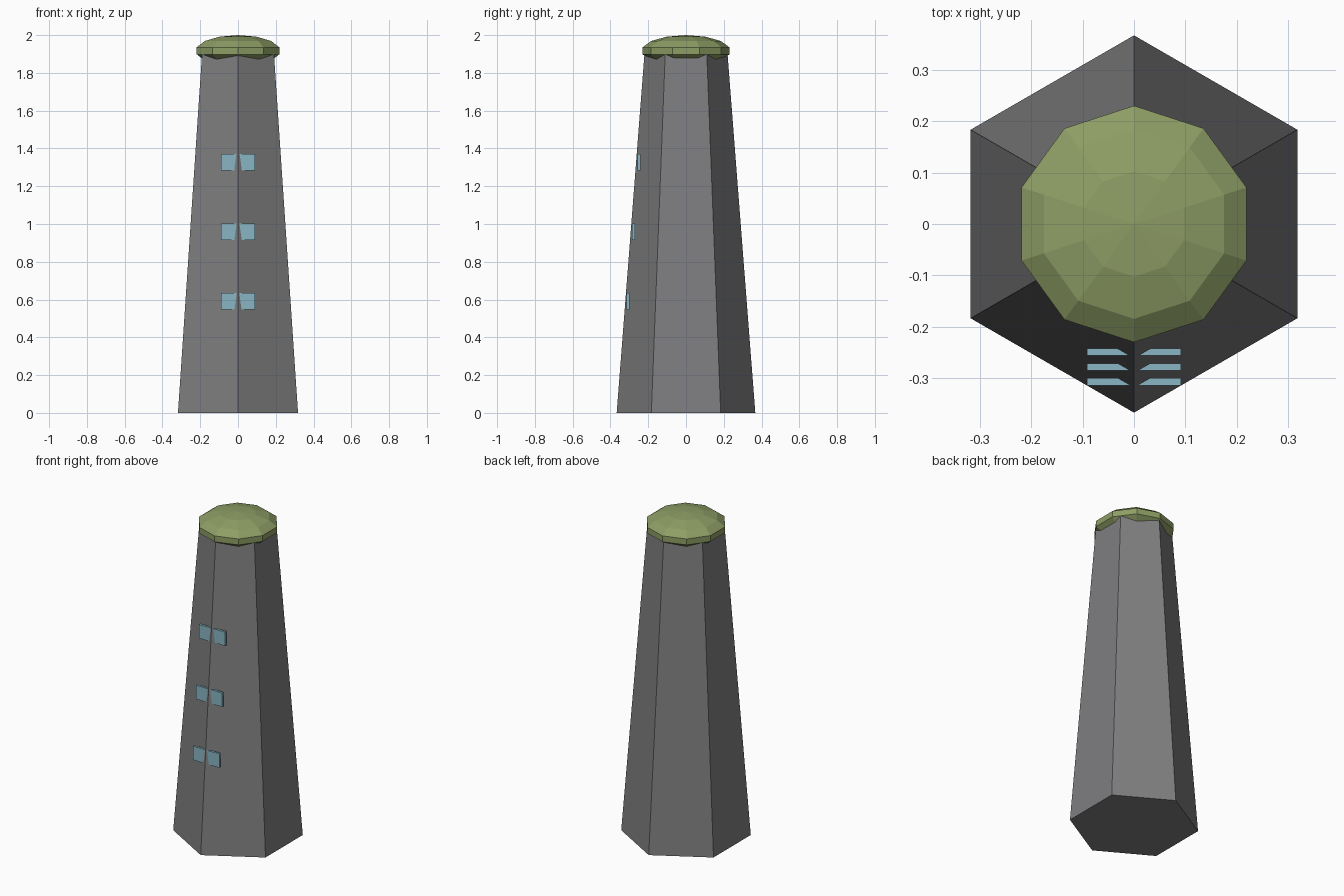
import bpy

if "Cube" in bpy.data.objects:
    bpy.data.objects.remove(bpy.data.objects["Cube"])


def paint(obj, name, colour):
    mat = bpy.data.materials.get(name) or bpy.data.materials.new(name)
    mat.diffuse_color = (*colour, 1)
    mat.use_nodes = True
    mat.node_tree.nodes["Principled BSDF"].inputs["Base Color"].default_value = mat.diffuse_color
    obj.data.materials.append(mat)


# Tapered six-sided shaft, a corner facing the front
bpy.ops.mesh.primitive_cone_add(vertices=6, radius1=0.367, radius2=0.22,
                                depth=1.9, location=(0, 0, 0.95))
shaft = bpy.context.object
shaft.name = "tower_shaft"
paint(shaft, "dark_stone", (0.21, 0.21, 0.215))

# Flattened low-poly dome cap
bpy.ops.mesh.primitive_uv_sphere_add(segments=10, ring_count=7, radius=1,
                                     location=(0, 0, 1.917))
dome = bpy.context.object
dome.name = "dome_cap"
dome.scale = (0.236, 0.236, 0.083)
paint(dome, "moss_green", (0.27, 0.34, 0.13))

# Three window panes following the taper, split by the front corner
for i in range(3):
    bpy.ops.mesh.primitive_cube_add(
        size=1, location=(0, -0.307 + 0.029 * i, 0.591 + 0.368 * i))
    pane = bpy.context.object
    pane.name = f"window_{i + 1}"
    pane.scale = (0.182, 0.014, 0.086)
    paint(pane, "window_blue", (0.25, 0.47, 0.56))
